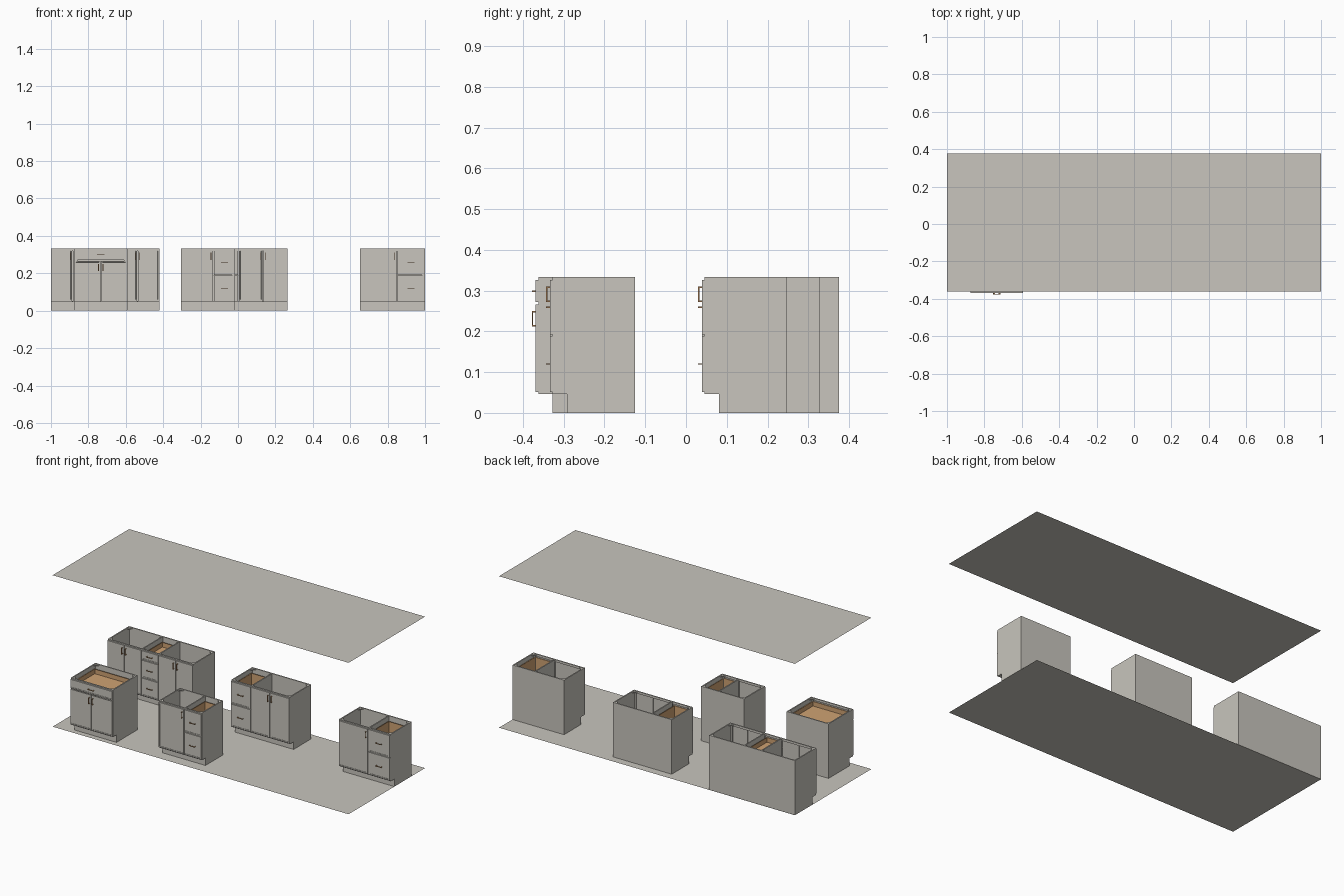
import bpy, bmesh
from mathutils import Vector

if "Cube" in bpy.data.objects:
    bpy.data.objects.remove(bpy.data.objects["Cube"])


def material(name, rgb):
    m = bpy.data.materials.new(name)
    m.diffuse_color = (*rgb, 1)
    m.use_nodes = True
    m.node_tree.nodes["Principled BSDF"].inputs["Base Color"].default_value = m.diffuse_color
    return m


GREY = material("warm grey paint", (0.58, 0.56, 0.51))
WOOD = material("light wood", (0.62, 0.36, 0.17))
COPPER = material("copper handle", (0.47, 0.25, 0.11))

TOP, KICK, T, DOOR = 0.333, 0.046, 0.007, 0.007
LOW, HIGH, GAP = 0.05, 0.328, 0.0018


def finish(name, bm, mat):
    bmesh.ops.recalc_face_normals(bm, faces=bm.faces)
    me = bpy.data.meshes.new(name)
    bm.to_mesh(me)
    bm.free()
    me.materials.append(mat)
    ob = bpy.data.objects.new(name, me)
    bpy.context.collection.objects.link(ob)
    return ob


def add_box(bm, x0, x1, y0, y1, z0, z1):
    verts = bmesh.ops.create_cube(bm, size=1)["verts"]
    lo, hi = Vector((x0, y0, z0)), Vector((x1, y1, z1))
    for v in verts:
        v.co = Vector([lo[i] + (v.co[i] + 0.5) * (hi[i] - lo[i]) for i in range(3)])
    return verts


def boxes(name, mat, *specs):
    bm = bmesh.new()
    for s in specs:
        add_box(bm, *s)
    return finish(name, bm, mat)


def add_prism(bm, pts, direction):
    f = bm.faces.new([bm.verts.new(p) for p in pts])
    ext = bmesh.ops.extrude_face_region(bm, geom=[f])["geom"]
    bmesh.ops.translate(bm, vec=direction, verts=[v for v in ext if isinstance(v, bmesh.types.BMVert)])


# Door or drawer front with a shallow framed panel
def front_panel(name, x0, x1, yf, z0, z1):
    bm = bmesh.new()
    add_box(bm, x0 + GAP, x1 - GAP, yf - DOOR, yf, z0 + GAP, z1 - GAP)
    bm.normal_update()
    face = min(bm.faces, key=lambda f: f.calc_center_median().y)
    bmesh.ops.inset_region(bm, faces=[face], thickness=0.010, depth=0)
    bmesh.ops.inset_region(bm, faces=[face], thickness=0.0005, depth=-0.002)
    finish(name, bm, GREY)


# Bar handle on two posts, upright or level
def handle(name, x, yf, z, upright):
    y, h, r = yf - DOOR, 0.019, 0.0018
    specs = []
    for a, b, ya, yb in ((-h, h, y - 0.009, y - 0.006), (-h, -h + 2 * r, y - 0.006, y + 0.003),
                         (h - 2 * r, h, y - 0.006, y + 0.003)):
        specs.append((x - r, x + r, ya, yb, z + a, z + b) if upright
                     else (x + a, x + b, ya, yb, z - r, z + r))
    boxes(name, COPPER, *specs)


# Open wooden drawer box
def drawer_box(name, x0, x1, y0, y1, z0, z1):
    t = 0.004
    boxes(name, WOOD, (x0, x1, y0, y1, z0, z0 + t), (x0, x0 + t, y0, y1, z0, z1),
          (x1 - t, x1, y0, y1, z0, z1), (x0 + t, x1 - t, y0, y0 + t, z0, z1),
          (x0 + t, x1 - t, y1 - t, y1, z0, z1))


def carcass(name, x0, x1, yf, yb, dividers):
    # Side panels notched for the toe kick
    bm = bmesh.new()
    for x in (x0, x1 - T):
        prof = [(yf, TOP), (yb, TOP), (yb, 0), (yf + 0.035, 0), (yf + 0.035, KICK), (yf, KICK)]
        add_prism(bm, [(x, y, z) for y, z in prof], Vector((T, 0, 0)))
    finish(name + "_sides", bm, GREY)
    a, b = x0 + T, x1 - T
    boxes(name + "_back", GREY, (a, b, yb - T, yb, 0, TOP))
    boxes(name + "_floor", GREY, (a, b, yf, yb - T, KICK, KICK + T))
    boxes(name + "_toe_kick", GREY, (a, b, yf + 0.035, yf + 0.035 + T, 0, KICK))
    # Face frame rails and stiles
    frame = [(a, b, yf, yf + T, TOP - 0.014, TOP)]
    frame += [(s, s + 0.01, yf, yf + T, KICK + T, TOP - 0.014) for s in (a, b - 0.01)]
    boxes(name + "_face_frame", GREY, *frame)
    if dividers:
        boxes(name + "_dividers", GREY,
              *[(d - T / 2, d + T / 2, yf + T, yb - T, KICK + T, TOP) for d in dividers])
    # Corner braces under the worktop
    bm = bmesh.new()
    for cx, sx in ((a, 1), (b, -1)):
        for cy, sy in ((yf + T, 1), (yb - T, -1)):
            add_prism(bm, [(cx, cy, TOP - 0.008), (cx + sx * 0.022, cy, TOP - 0.008),
                           (cx, cy + sy * 0.022, TOP - 0.008)], Vector((0, 0, 0.006)))
    finish(name + "_corner_braces", bm, GREY)


def doors(name, x0, x1, yf, z1, count, hz):
    mid = (x0 + x1) / 2
    if count == 1:
        front_panel(name + "_door", x0, x1, yf, LOW, z1)
        handle(name + "_door_handle", x1 - 0.013, yf, hz, True)
        return
    for side, p, q, hx in (("left", x0, mid, mid - 0.012), ("right", mid, x1, mid + 0.012)):
        front_panel(f"{name}_{side}_door", p, q, yf, LOW, z1)
        handle(f"{name}_{side}_door_handle", hx, yf, hz, True)


def drawers(name, x0, x1, yf, yb, splits):
    for i, (z0, z1) in enumerate(zip(splits, splits[1:])):
        front_panel(f"{name}_drawer_front_{i}", x0, x1, yf, z0, z1)
        handle(f"{name}_drawer_handle_{i}", (x0 + x1) / 2, yf, (z0 + z1) / 2, False)
        drawer_box(f"{name}_drawer_box_{i}", x0 + 0.012, x1 - 0.012, yf + 0.001, yb - 0.025,
                   z0 + 0.008, z1 - 0.018)


# Floor and ceiling sheets
for nm, z in (("floor_sheet", 0), ("ceiling_sheet", 0.925)):
    bm = bmesh.new()
    bm.faces.new([bm.verts.new((x, y, z)) for x, y in
                  ((-1, -0.361), (1, -0.361), (1, 0.377), (-1, 0.377))])
    finish(nm, bm, GREY)

# Cabinets: name, x range, y range, bays of (kind, x0, x1, detail)
TWO, THREE = (LOW, 0.19, HIGH), (LOW, 0.161, 0.27, HIGH)
cabinets = [
    ("sink_cabinet", -0.876, -0.592, -0.362, -0.125,
     [("sink", -0.876, -0.592, 2)]),
    ("middle_front_cabinet", -0.305, -0.015, -0.327, -0.125,
     [("doors", -0.305, -0.131, 1), ("drawers", -0.131, -0.015, TWO)]),
    ("long_back_cabinet", -1.0, -0.42, 0.172, 0.376,
     [("doors", -1.0, -0.77, 2), ("drawers", -0.77, -0.655, THREE), ("doors", -0.655, -0.42, 2)]),
    ("middle_back_cabinet", -0.133, 0.264, 0.125, 0.328,
     [("drawers", -0.133, 0.003, TWO), ("doors", 0.003, 0.264, 2)]),
    ("right_cabinet", 0.652, 1.0, 0.046, 0.246,
     [("doors", 0.652, 0.851, 1), ("drawers", 0.851, 1.0, TWO)]),
]
for name, x0, x1, yf, yb, bays in cabinets:
    carcass(name, x0, x1, yf, yb, [b[1] for b in bays[1:]])
    for i, (kind, p, q, detail) in enumerate(bays):
        part = f"{name}_bay{i}"
        if kind == "drawers":
            drawers(part, p, q, yf, yb, detail)
        elif kind == "doors":
            doors(part, p, q, yf, HIGH, detail, 0.291)
        else:
            drawers(part, p, q, yf, yb, (0.27, HIGH))
            doors(part, p, q, yf, 0.268, 2, 0.231)
